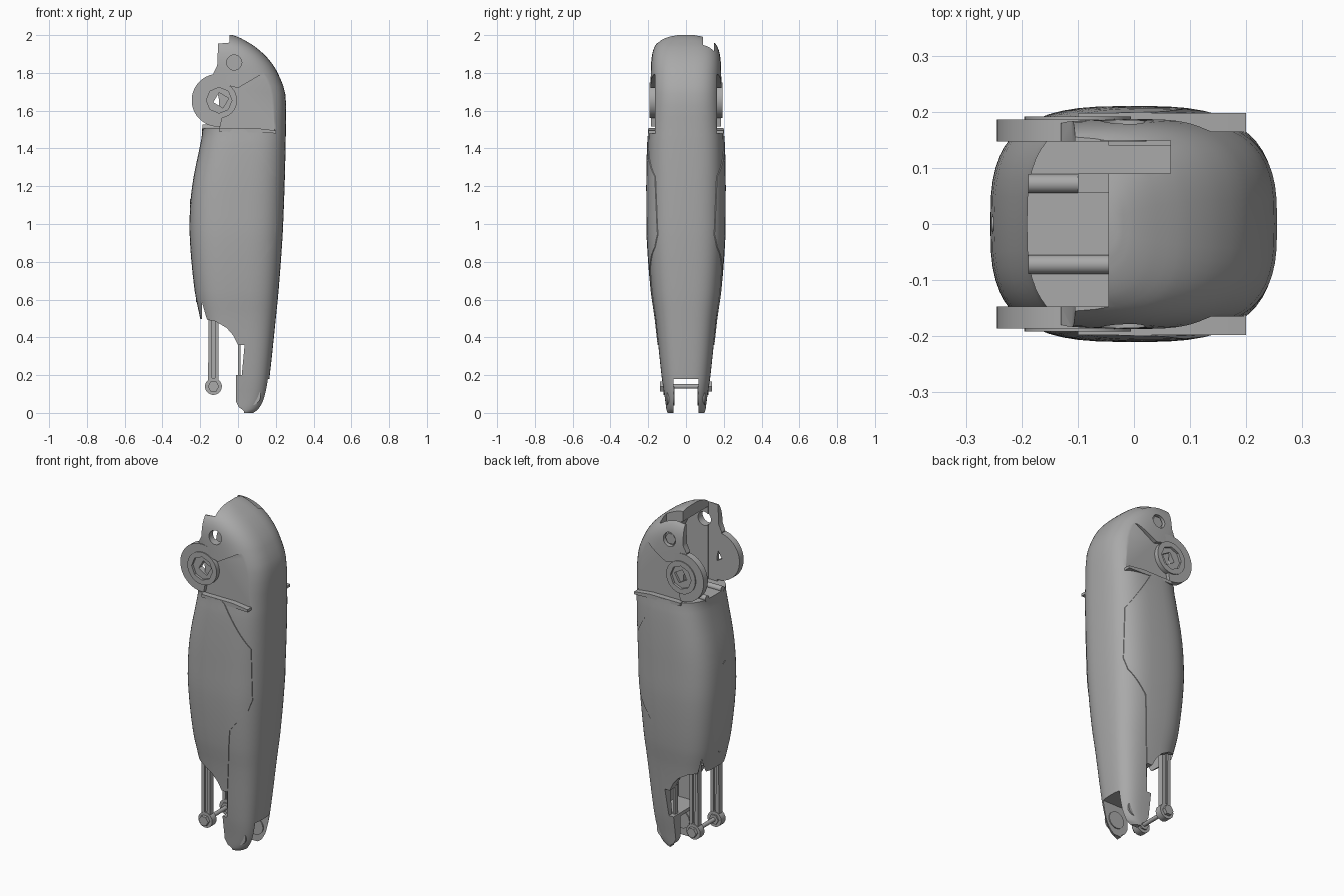
import bpy, bmesh, math

if "Cube" in bpy.data.objects:
    bpy.data.objects.remove(bpy.data.objects["Cube"])

grey = bpy.data.materials.new("plain grey")
grey.use_nodes = True
grey.diffuse_color = (0.4, 0.4, 0.4, 1)
grey.node_tree.nodes["Principled BSDF"].inputs["Base Color"].default_value = (0.4, 0.4, 0.4, 1)


def finish(name, bm):
    bmesh.ops.recalc_face_normals(bm, faces=bm.faces)
    mesh = bpy.data.meshes.new(name)
    bm.to_mesh(mesh)
    bm.free()
    mesh.materials.append(grey)
    obj = bpy.data.objects.new(name, mesh)
    bpy.context.collection.objects.link(obj)
    return obj


def prism(name, outline, y0, y1):
    """Side outline in x and z, extruded from y0 to y1."""
    bm = bmesh.new()
    face = bm.faces.new([bm.verts.new((x, y0, z)) for x, z in outline])
    ext = bmesh.ops.extrude_face_region(bm, geom=[face])
    verts = [v for v in ext["geom"] if isinstance(v, bmesh.types.BMVert)]
    bmesh.ops.translate(bm, verts=verts, vec=(0, y1 - y0, 0))
    return finish(name, bm)


def rect(x0, x1, z0, z1):
    return [(x0, z0), (x1, z0), (x1, z1), (x0, z1)]


def arc(cx, cz, r, n=32, start=0, end=360):
    steps = n if end - start == 360 else n + 1
    angles = [math.radians(start + (end - start) * i / n) for i in range(steps)]
    return [(cx + r * math.cos(a), cz + r * math.sin(a)) for a in angles]


def x_pin(name, x0, x1, y, z, r):
    obj = prism(name, arc(0, 0, r, 16), 0, x1 - x0)
    obj.rotation_euler = (0, 0, -math.pi / 2)
    obj.location = (x0, y, z)
    return obj


def combine(obj, tool, op="DIFFERENCE"):
    mod = obj.modifiers.new("cut", "BOOLEAN")
    mod.operation, mod.solver, mod.object = op, "EXACT", tool
    with bpy.context.temp_override(object=obj, active_object=obj):
        bpy.ops.object.modifier_apply(modifier=mod.name)
    bpy.data.objects.remove(tool)


def cut(obj, outline, y0, y1):
    combine(obj, prism("cutter", outline, y0, y1))


# Rounded hull: height, back edge, front edge, half width
ROWS = [(0, -.1, .09, .1), (.02, -.1, .118, .104), (.08, -.12, .148, .112),
        (.2, -.14, .168, .13), (.5, -.2, .2, .162), (.65, -.23, .215, .183),
        (.92, -.255, .235, .203), (1.1, -.253, .243, .205), (1.25, -.235, .248, .205),
        (1.42, -.2, .252, .201), (1.5, -.19, .253, .195), (1.69, -.22, .25, .188),
        (1.81, -.26, .205, .186), (1.88, -.28, .155, .182), (1.935, -.29, .095, .168),
        (1.97, -.27, .04, .14), (1.99, -.22, 0, .1), (2, -.12, -.03, .05)]


def smooth_rows(rows, steps=3):
    out = []
    for i in range(len(rows) - 1):
        a, b, c, d = (rows[min(max(k, 0), len(rows) - 1)] for k in range(i - 1, i + 3))
        for s in range(steps):
            t = s / steps
            z = b[0] + (c[0] - b[0]) * t
            row = [z]
            for k in range(1, 4):
                m0 = (c[k] - a[k]) / (c[0] - a[0])
                m1 = (d[k] - b[k]) / (d[0] - b[0])
                h = c[0] - b[0]
                row.append((2*t**3 - 3*t*t + 1) * b[k] + (t**3 - 2*t*t + t) * h * m0
                           + (3*t*t - 2*t**3) * c[k] + (t**3 - t*t) * h * m1)
            out.append(row)
    return out + [rows[-1]]


def hull(name, wide=1.0, n=56):
    bm = bmesh.new()
    rings = []
    for z, x0, x1, hy in smooth_rows(ROWS):
        ring = []
        for i in range(n):
            a = 2 * math.pi * i / n
            c, s = math.cos(a), math.sin(a)
            px = math.copysign(abs(c) ** (2 / 3), c) * (x1 - x0) / 2
            py = math.copysign(abs(s) ** (2 / 3), s) * hy * wide
            ring.append(bm.verts.new(((x0 + x1) / 2 + px, py, z)))
        rings.append(ring)
    for lo, hi in zip(rings, rings[1:]):
        for i in range(n):
            j = (i + 1) % n
            bm.faces.new((lo[i], lo[j], hi[j], hi[i]))
    bm.faces.new(rings[0])
    bm.faces.new(rings[-1])
    return finish(name, bm)


# Cover panel wrapped over the middle of the limb
LOWER_EDGE = [(-.4, .5), (-.18, .497), (-.12, .485), (-.06, .45), (-.025, .41), (0, .36), (.035, .36)]
cover = hull("cover_panel", 1.025)
combine(cover, prism("cutter", LOWER_EDGE + [(.08, .75), (.125, .81), (.18, .88), (.2, .945),
        (.2, 1.25), (.05, 1.49), (.03, 1.505), (-.4, 1.505)], -.4, .4), "INTERSECT")

# Main frame with open top, side pockets, lower channel and fork
frame = hull("limb_frame")
cut(frame, LOWER_EDGE + [(.02, .2), (-.01, .2), (-.01, .06), (.005, .03), (.03, .012),
                         (.06, -.1), (-.4, -.1)], -.4, .4)
cut(frame, [(-.045, 2.1), (-.045, 1.96), (-.105, 1.955), (-.11, 1.84), (-.13, 1.8),
            (-.1, 1.655), (-.1, 1.505), (-.5, 1.505), (-.5, 2.1)], -.4, .4)
cut(frame, rect(-.5, -.045, 1.505, 2.1), -.147, .147)
cut(frame, [(-.06, 1.505), (.12, 1.505), (.12, 1.75), (.08, 1.84), (0, 1.91), (-.06, 1.94)], -.14, .14)
cut(frame, rect(-.06, .065, 1.7, 2.1), .09, .149)
pocket = [(-.3, 1.515), (.205, 1.495), (.2, 1.65), (.185, 1.8), (.12, 1.79), (0, 1.72),
          (-.06, 1.735), (-.3, 1.76)]
cut(frame, pocket, .165, .4)
cut(frame, pocket, -.4, -.165)
cut(frame, arc(-.02, 1.855, .04), -.4, .4)
cut(frame, rect(-.4, .4, -.1, .18), -.066, .066)
for part in (frame, cover):
    cut(part, rect(-.19, .1, .42, .9), -.125, .125)
    cut(part, rect(-.19, .12, .2, .43), -.1, .1)

# Paired parts on both sides
JX, JZ = -.1, 1.655
for label, s in (("front", -1), ("back", 1)):
    def side(name, outline, y0, y1):
        return prism(label + "_" + name, outline, s * y0, s * y1)

    # Joint plate and faceted ring with a square socket
    plate = side("joint_plate", arc(-.105, JZ, .14, 28, 65, 275), .147, .186)
    ring = side("joint_ring", arc(JX, JZ, .095), .147, .192)
    cut(ring, arc(JX, JZ, .068, 8), s * .178, s * .3)
    for part in (plate, ring):
        cut(part, arc(JX + .01, JZ, .042, 4, 15, 375), s * .1, s * .3)
    cut(plate, arc(JX, JZ, .068, 8), s * .178, s * .3)

    # Ledge below the pocket
    side("pocket_ledge", [(-.1, 1.507), (.1, 1.507), (.2, 1.495), (.2, 1.48), (-.1, 1.49)], .15, .198)

    # Link rod: web, two rails, eye and bolt
    side("rod_web", rect(-.155, -.105, .14, .8), .09, .105)
    for x in (-.155, -.12):
        side("rod_rail", [(x - .003, .16), (x + .018, .16), (x + .015, .8), (x, .8)], .08, .115)
    side("rod_eye", arc(-.13, .14, .045, 20), .078, .118)
    side("rod_bolt", arc(-.13, .14, .03, 6), .07, .137)

    # Thin guide strip, fork boss and floor pins
    side("guide_strip", rect(0, .013, .19, .37), .075, .1)
    side("fork_boss", arc(.07, .09, .05, 24), .06, .1)
    x_pin(label + "_floor_pin", -.188, -.045 if s < 0 else -.1, s * .072, 1.51, .017)

# Pin filling the upper back hole, cross rod and rear screws
prism("upper_pin", arc(-.02, 1.855, .034, 6), .15, .172)
prism("upper_pin_seat", arc(-.02, 1.855, .042), .147, .16)
prism("link_cross_rod", arc(-.13, .14, .012, 12), -.1, .1)
prism("floor_block", rect(-.1, -.045, 1.5, 1.53), .055, .09)
x_pin("upper_screw", -.254, -.23, 0, 1.12, .013)
x_pin("lower_screw", -.222, -.19, 0, .6, .013)

# Soft shading with crisp edges
bpy.ops.object.select_all(action="DESELECT")
for obj in bpy.context.collection.objects:
    if obj.type == "MESH":
        obj.select_set(True)
        bpy.context.view_layer.objects.active = obj
bpy.ops.object.shade_smooth_by_angle(angle=math.radians(32))
